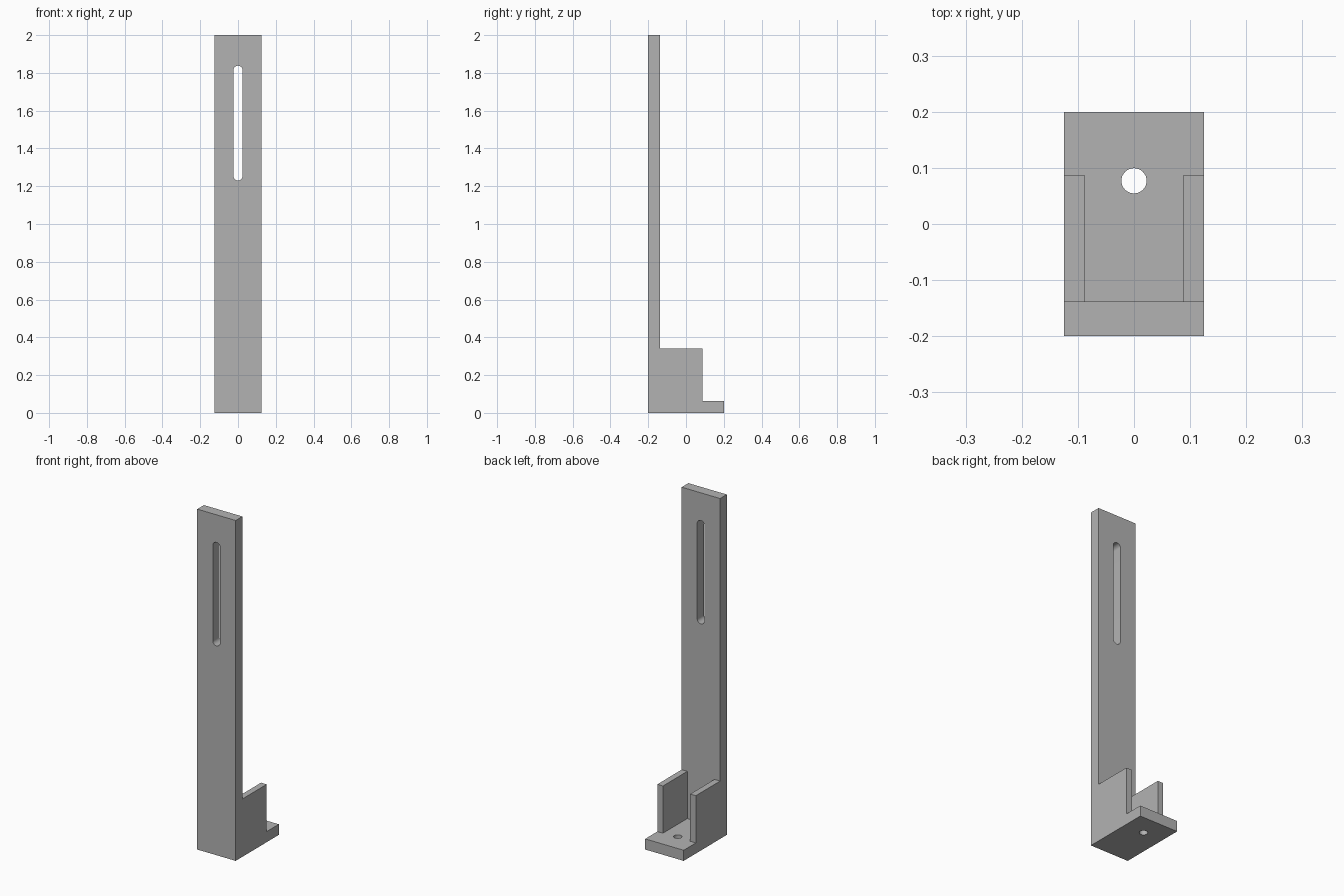
import bpy
import bmesh
import math

cube = bpy.data.objects.get("Cube")
if cube:
    bpy.data.objects.remove(cube, do_unlink=True)

HALF_W = 0.125       # half width of the bracket
FRONT, BACK = -0.2, 0.2
PLATE_Y = -0.138     # rear face of the upright plate
BASE_Z = 0.0625      # thickness of the foot
CHEEK_Y, CHEEK_Z = 0.0875, 0.34
CHEEK_X = 0.0885     # inner face of the side cheeks

grey = bpy.data.materials.new("plain grey")
grey.use_nodes = True
grey.diffuse_color = (0.45, 0.45, 0.45, 1)
grey.node_tree.nodes["Principled BSDF"].inputs["Base Color"].default_value = grey.diffuse_color


def prism(name, points, offset):
    """Extrude a closed 3D outline along an offset."""
    bm = bmesh.new()
    face = bm.faces.new([bm.verts.new(p) for p in points])
    moved = bmesh.ops.extrude_face_region(bm, geom=[face])["geom"]
    verts = [v for v in moved if isinstance(v, bmesh.types.BMVert)]
    bmesh.ops.translate(bm, verts=verts, vec=offset)
    bmesh.ops.recalc_face_normals(bm, faces=bm.faces)
    mesh = bpy.data.meshes.new(name)
    bm.to_mesh(mesh)
    bm.free()
    mesh.materials.append(grey)
    obj = bpy.data.objects.new(name, mesh)
    bpy.context.collection.objects.link(obj)
    return obj


def rounded(radius, low, high, steps=16):
    """Outline of a slot with round ends; a circle when low equals high."""
    points = []
    for centre, start in ((high, 0), (low, math.pi)):
        last = steps if low == high else steps + 1
        for i in range(last):
            a = start + math.pi * i / steps
            points.append((radius * math.cos(a), centre + radius * math.sin(a)))
    return points


# Stepped side profile across the full width
profile = [(FRONT, 0), (BACK, 0), (BACK, BASE_Z), (CHEEK_Y, BASE_Z),
           (CHEEK_Y, CHEEK_Z), (PLATE_Y, CHEEK_Z), (PLATE_Y, 2), (FRONT, 2)]
bracket = prism("bracket", [(-HALF_W, y, z) for y, z in profile], (2 * HALF_W, 0, 0))

# Channel that leaves a cheek on each side
channel = [(PLATE_Y, BASE_Z), (0.3, BASE_Z), (0.3, 0.5), (PLATE_Y, 0.5)]
cutters = [
    prism("channel_cutter", [(-CHEEK_X, y, z) for y, z in channel], (2 * CHEEK_X, 0, 0)),
    # Long adjustment slot in the upright
    prism("slot_cutter", [(x, -0.3, z) for x, z in rounded(0.024, 1.254, 1.814)], (0, 0.3, 0)),
    # Screw hole in the foot
    prism("hole_cutter", [(x, y, -0.1) for x, y in rounded(0.0225, 0.077, 0.077)], (0, 0, 0.3)),
]

bpy.ops.object.select_all(action="DESELECT")
bpy.context.view_layer.objects.active = bracket
bracket.select_set(True)
for cutter in cutters:
    cutter.hide_render = True
    mod = bracket.modifiers.new(cutter.name, "BOOLEAN")
    mod.operation = "DIFFERENCE"
    mod.solver = "EXACT"
    mod.object = cutter
    bpy.ops.object.modifier_apply(modifier=mod.name)
    bpy.data.objects.remove(cutter, do_unlink=True)

bpy.ops.object.shade_smooth_by_angle(angle=math.radians(30))
